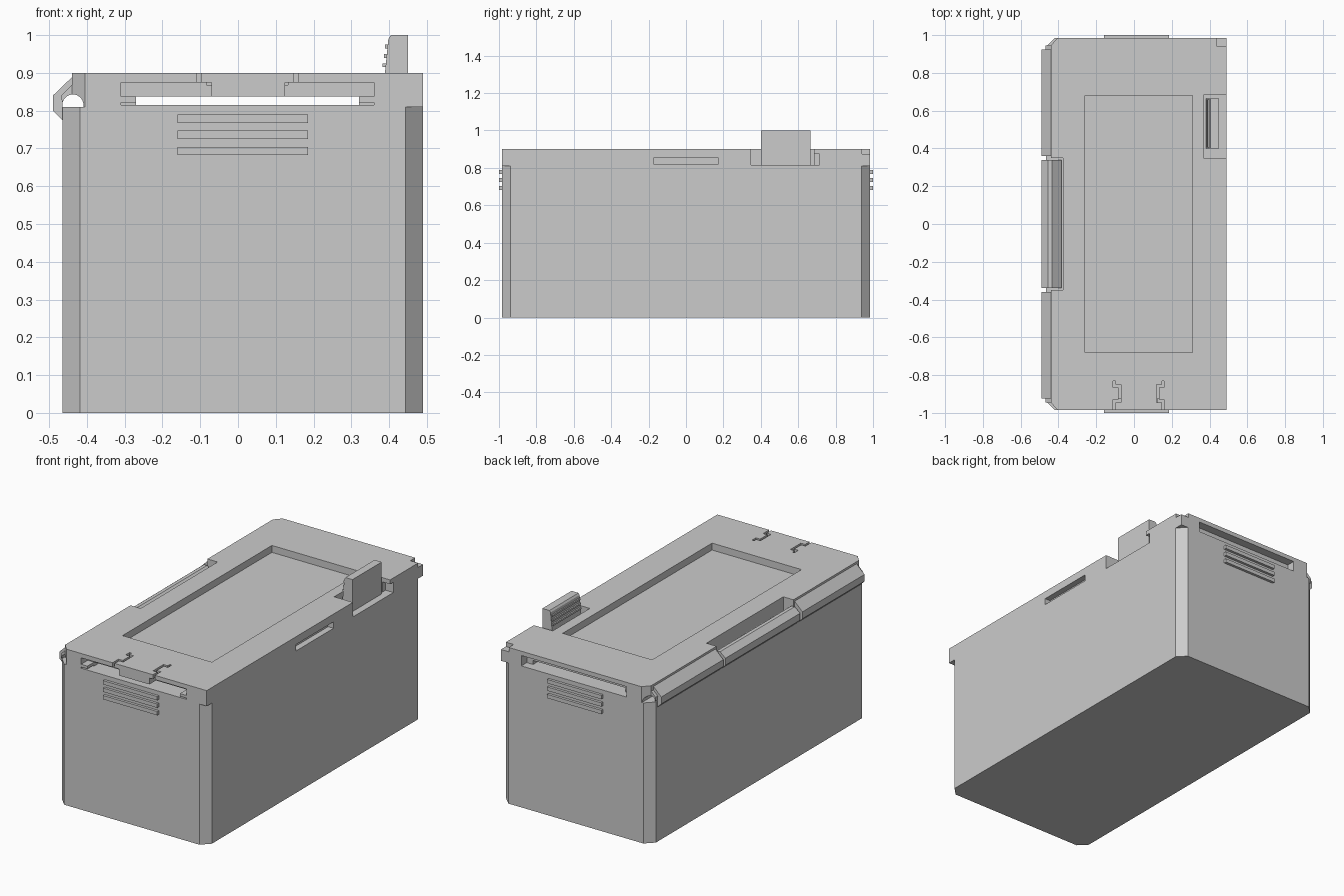
import bpy, bmesh, math
from mathutils import Vector

cube = bpy.data.objects.get("Cube")
if cube:
    bpy.data.objects.remove(cube, do_unlink=True)

grey = bpy.data.materials.new("light_grey_plastic")
grey.use_nodes = True
grey.diffuse_color = (0.6, 0.6, 0.6, 1)
grey.node_tree.nodes["Principled BSDF"].inputs["Base Color"].default_value = (0.6, 0.6, 0.6, 1)


def prism(name, pts, a, b, axis="z"):
    """Extrude a 2D outline from a to b along z (points are x, y) or y (points are x, z)."""
    bm = bmesh.new()
    put = (lambda u, v, w: (u, v, w)) if axis == "z" else (lambda u, v, w: (u, w, v))
    face = bm.faces.new([bm.verts.new(put(u, v, a)) for u, v in pts])
    top = bmesh.ops.extrude_face_region(bm, geom=[face])["geom"]
    move = Vector(put(0, 0, b - a))
    bmesh.ops.translate(bm, vec=move, verts=[v for v in top if isinstance(v, bmesh.types.BMVert)])
    bmesh.ops.recalc_face_normals(bm, faces=bm.faces[:])
    mesh = bpy.data.meshes.new(name)
    bm.to_mesh(mesh)
    bm.free()
    mesh.materials.append(grey)
    obj = bpy.data.objects.new(name, mesh)
    bpy.context.collection.objects.link(obj)
    return obj


def box(name, x, y, z):
    return prism(name, [(x[0], y[0]), (x[1], y[0]), (x[1], y[1]), (x[0], y[1])], *z)


def cut(target, cutter):
    mod = target.modifiers.new("cut", "BOOLEAN")
    mod.operation, mod.solver, mod.object = "DIFFERENCE", "EXACT", cutter
    cutter.hide_render = True
    bpy.context.view_layer.objects.active = target
    bpy.ops.object.modifier_apply(modifier=mod.name)
    bpy.data.objects.remove(cutter, do_unlink=True)


def cut_box(target, x, y, z):
    cut(target, box("cutter", x, y, z))


L, R, D, C = -0.465, 0.49, 0.985, 0.047    # body sides, half depth, corner chamfer
SEAM, TOP = 0.81, 0.90

# Body with chamfered upright corners
prism("body", [(L + C, -D), (R - C, -D), (R, C - D), (R, D - C),
               (R - C, D), (L + C, D), (L, D - C), (L, C - D)], 0, SEAM)

# Lid with chamfered corners on the hinge side
lid = prism("lid", [(-0.405, -D), (R, -D), (R, D), (-0.405, D),
                    (-0.44, D - 0.04), (-0.44, 0.04 - D)], SEAM, TOP)

# Shallow panel in the top
cut_box(lid, (-0.26, 0.31), (-0.68, 0.68), (0.86, 1))
# Hinge notch and the round channel for the hinge pin
cut_box(lid, (-0.6, -0.375), (-0.35, 0.35), (0.7, 1))
arc = [(-0.437 + 0.028 * math.cos(t * math.pi / 12), 0.815 + 0.028 * math.sin(t * math.pi / 12))
       for t in range(13)]
cut(lid, prism("cutter", [(-0.409, 0.8)] + arc + [(L, 0.8)], -1.1, 1.1, "y"))
# Long slot through the lid, deeper at the back and beside the front latch
cut_box(lid, (-0.27, 0.32), (-1.1, 1.1), (0.815, 0.838))
cut_box(lid, (-0.31, 0.36), (D - 0.05, 1.1), (0.815, 0.875))
for x0, x1, e0, e1 in ((-0.31, -0.07, -0.31, -0.26), (0.125, 0.36, 0.31, 0.36)):
    cut_box(lid, (x0, x1), (-1.1, 0.06 - D), (0.838, 0.875))
    cut_box(lid, (e0, e1), (-1.1, 0.06 - D), (0.815, 0.822))
# Stepped slits either side of the front latch
for centre, s in ((0.025, -1), (0.025, 1)):
    for a, b, y0, y1 in ((0.122, 0.135, -1.1, -0.935), (0.095, 0.135, -0.945, -0.93),
                         (0.095, 0.108, -0.945, -0.855), (0.095, 0.135, -0.865, -0.85),
                         (0.122, 0.135, -0.865, -0.83)):
        cut_box(lid, sorted((centre + s * a, centre + s * b)), (y0, y1), (0.868, 1))
# Side slot, tab notch and corner step
cut_box(lid, (0.455, 0.6), (-0.17, 0.17), (0.818, 0.855))
cut_box(lid, (0.37, 0.6), (0.347, 0.685), (0.816, 1))
cut_box(lid, (0.44, 0.6), (0.6, 0.715), (0.816, 0.875))
cut_box(lid, (0.44, 0.6), (0.94, 1.1), (0.875, 1))

# Upright tab with gripping ribs
prism("tab", [(0.38, SEAM), (0.45, SEAM), (0.45, 1), (0.405, 1), (0.398, 0.99)], 0.4, 0.665, "y")
for i in range(3):
    z = 0.915 + i * 0.025
    box("tab_rib", (0.383 + i * 0.003, 0.41), (0.405, 0.66), (z, z + 0.01))

# Hinge flaps at both ends, each with a bevelled end cap
skirt = [(L, 0.775), (-0.49, 0.80), (-0.49, 0.84)]
for s in (-1, 1):
    y0, y1 = sorted((s * 0.36, s * 0.925))
    prism("hinge_flap", arc[6:] + skirt + [(-0.438, 0.89)], y0, y1, "y")
    prism("flap_end", arc[6:] + [(-0.468, 0.84), (-0.438, 0.87)],
          *sorted((s * 0.925, s * 0.945)), "y")

# Ridged hinge barrel in the middle
prism("hinge_barrel", arc + [(L, SEAM)] + skirt +
      [(-0.455, 0.868), (-0.435, 0.868), (-0.385, 0.828), (-0.385, SEAM), (-0.409, SEAM)],
      -0.34, 0.34, "y")

# Raised vent bars on front and back
for s in (-1, 1):
    for z in (0.693, 0.736, 0.779):
        box("vent_bar", (-0.16, 0.185), sorted((s * (D - 0.01), s)), (z - 0.011, z + 0.011))
